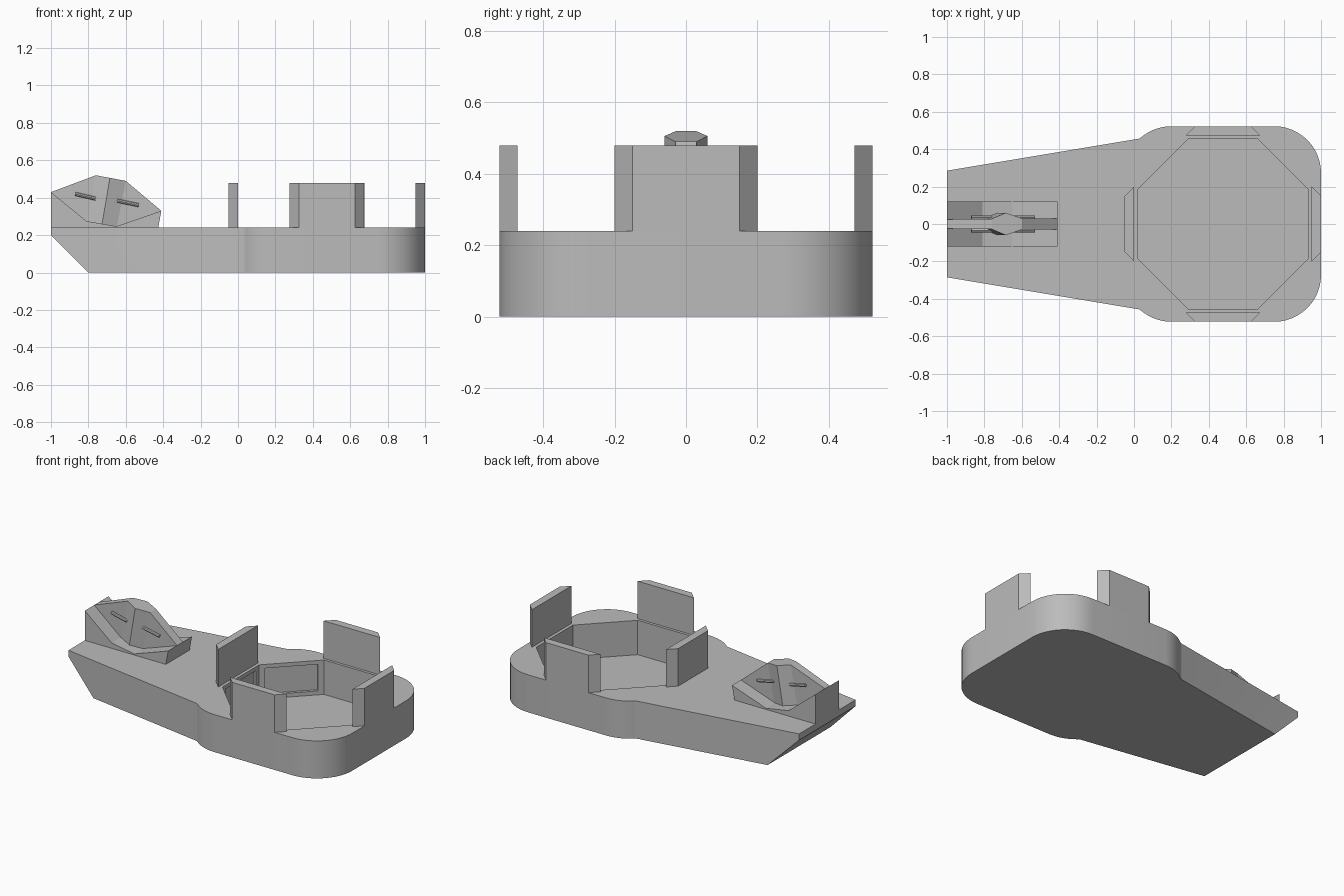
import bpy, bmesh, math
from mathutils import Vector, Matrix

if "Cube" in bpy.data.objects:
    bpy.data.objects.remove(bpy.data.objects["Cube"])

gray = bpy.data.materials.new("gray")
gray.diffuse_color = (0.5, 0.5, 0.5, 1)
gray.use_nodes = True
gray.node_tree.nodes["Principled BSDF"].inputs["Base Color"].default_value = gray.diffuse_color


def finish(name, bm, smooth=False):
    bmesh.ops.recalc_face_normals(bm, faces=bm.faces)
    me = bpy.data.meshes.new(name)
    bm.to_mesh(me)
    bm.free()
    ob = bpy.data.objects.new(name, me)
    bpy.context.collection.objects.link(ob)
    me.materials.append(gray)
    if smooth:
        bpy.context.view_layer.objects.active = ob
        ob.select_set(True)
        bpy.ops.object.shade_smooth_by_angle(angle=math.radians(30))
        ob.select_set(False)
    return ob


def prism(points, offset):
    """Extrude a closed outline of 3D points along an offset."""
    bm = bmesh.new()
    f = bm.faces.new([bm.verts.new(p) for p in points])
    r = bmesh.ops.extrude_face_region(bm, geom=[f], use_keep_orig=True)
    bmesh.ops.translate(bm, vec=offset,
                        verts=[v for v in r["geom"] if isinstance(v, bmesh.types.BMVert)])
    return bm


def cut(target, cutter):
    cutter.hide_render = True
    cutter.hide_viewport = True
    m = target.modifiers.new("cut", "BOOLEAN")
    m.operation = "DIFFERENCE"
    m.solver = "EXACT"
    m.object = cutter


# hull: tapered bow joined to a rounded stern, bow underside sliced off
DECK, HALF, R = 0.24, 0.5225, 0.25
half = [(-1, -0.285), (0.02, -0.455)]
for cx, a0, a1 in ((0.2, 228, 270), (0.75, 270, 360)):
    for i in range(13):
        a = math.radians(a0 + (a1 - a0) * i / 12)
        half.append((cx + R * math.cos(a), -(HALF - R) + R * math.sin(a)))
outline = half + [(x, -y) for x, y in reversed(half)]
bm = prism([(x, y, 0) for x, y in outline], (0, 0, DECK))
r = bmesh.ops.bisect_plane(bm, geom=bm.verts[:] + bm.edges[:] + bm.faces[:],
                           plane_co=(-0.8, 0, 0), plane_no=(-1, 0, -1), clear_outer=True)
bmesh.ops.holes_fill(bm, edges=[e for e in bm.edges if e.is_boundary])
hull = finish("hull", bm, True)

# octagonal well in the deck
CX, APO, SIDE = 0.475, 0.455, 0.185
q = [(APO, -SIDE), (APO, SIDE), (SIDE, APO), (-SIDE, APO)]
octagon = [(CX + x, y, 0.02) for x, y in q + [(-x, -y) for x, y in q]]
cut(hull, finish("well_cutter", prism(octagon, (0, 0, 0.4))))

# shallow framed recesses in the bow-side well walls
for ang in (135, 180, 225):
    bm = bmesh.new()
    bmesh.ops.create_cube(bm, size=1, matrix=Matrix.Translation((CX, 0, 0))
                          @ Matrix.Rotation(math.radians(ang), 4, "Z")
                          @ Matrix.Translation((APO, 0, 0.13))
                          @ Matrix.Diagonal((0.03, 0.31, 0.17, 1)))
    cut(hull, finish("wall_recess_cutter", bm))

# four upright guard panels with bevelled ends around the well
for name, dist, ang in (("stern_panel", 0.525, 0), ("left_panel", HALF, 90),
                        ("bow_panel", 0.525, 180), ("right_panel", HALF, 270)):
    bm = prism([(dist, -0.15, DECK), (dist, 0.15, DECK), (dist - 0.05, 0.2, DECK),
                (dist - 0.05, -0.2, DECK)], (0, 0, 0.24))
    bm.transform(Matrix.Translation((CX, 0, 0)) @ Matrix.Rotation(math.radians(ang), 4, "Z"))
    finish(name, bm)

# cradle on the bow with a dished top
saddle = [(-1, 0.22), (-1, 0.43), (-0.81, 0.275), (-0.65, 0.247), (-0.41, 0.33), (-0.43, 0.22)]
finish("cradle", prism([(x, -0.12, z) for x, z in saddle], (0, 0.24, 0)))

# faceted crest: stations of top x, top z, bottom x, bottom z, half width
stations = [(-1, 0.43, -1, 0.4, 0.025), (-0.76, 0.52, -0.81, 0.25, 0.028),
            (-0.685, 0.506, -0.73, 0.24, 0.06), (-0.6, 0.49, -0.65, 0.23, 0.03),
            (-0.41, 0.33, -0.42, 0.3, 0.03)]
bm = bmesh.new()
rings = [[bm.verts.new(p) for p in ((a, -w, b), (a, w, b), (c, w, d), (c, -w, d))]
         for a, b, c, d, w in stations]
for r0, r1 in zip(rings, rings[1:]):
    for i in range(4):
        j = (i + 1) % 4
        bm.faces.new((r0[i], r0[j], r1[j], r1[i]))
bm.faces.new(rings[0])
bm.faces.new(rings[-1])
finish("crest", bm)

# small grip rods on both sides of the crest
for s in (-1, 1):
    for a, b in (((-0.87, 0.42), (-0.76, 0.395)), ((-0.65, 0.385), (-0.53, 0.36))):
        p, e = Vector((a[0], s * 0.035, a[1])), Vector((b[0], s * 0.035, b[1]))
        bm = bmesh.new()
        bmesh.ops.create_cone(bm, cap_ends=True, segments=8, radius1=0.01, radius2=0.01,
                              depth=(e - p).length)
        bm.transform(Matrix.Translation((p + e) / 2)
                     @ (e - p).to_track_quat("Z", "Y").to_matrix().to_4x4())
        finish("grip_rod", bm, True)
